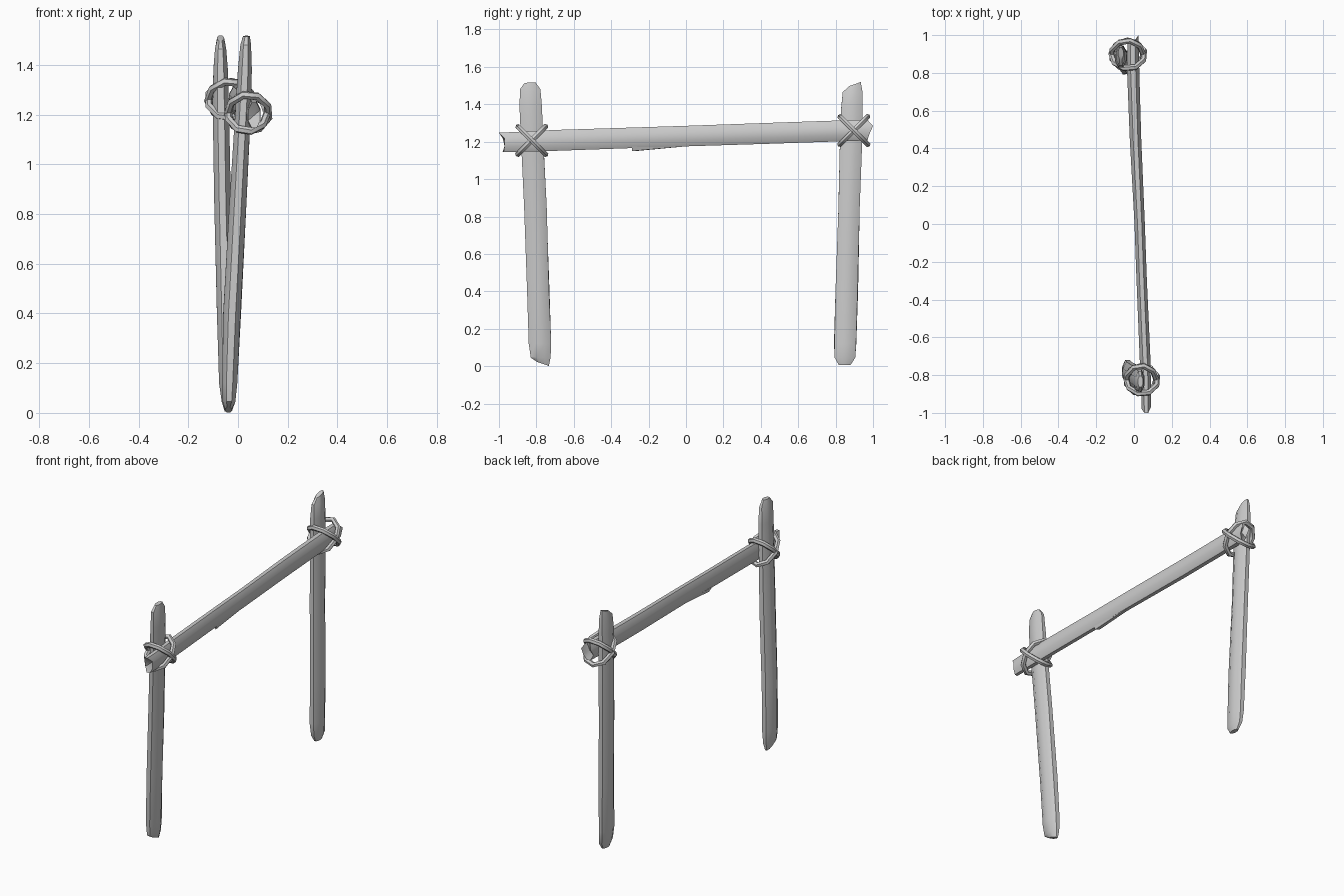
import bpy, bmesh, random
from math import sin, cos, pi, sqrt
from mathutils import Vector

random.seed(4)


def finish(bm, name, angle=0.6):
    bmesh.ops.recalc_face_normals(bm, faces=bm.faces)
    me = bpy.data.meshes.new(name)
    bm.to_mesh(me)
    bm.free()
    ob = bpy.data.objects.new(name, me)
    bpy.context.collection.objects.link(ob)
    bpy.ops.object.select_all(action='DESELECT')
    ob.select_set(True)
    bpy.context.view_layer.objects.active = ob
    bpy.ops.object.shade_smooth_by_angle(angle=angle)
    return ob


def loft(bm, rings):
    # skin a list of point rings and cap both ends
    vs = [[bm.verts.new(p) for p in r] for r in rings]
    n = len(vs[0])
    for a, b in zip(vs, vs[1:]):
        for i in range(n):
            j = (i + 1) % n
            bm.faces.new((a[i], a[j], b[j], b[i]))
    return vs


def post(name, stations, slant_top, slant_bottom):
    # hewn stake: eight-sided oval section, tips cut at a slant in y
    rings = []
    for k, (z, x, y, rx, ry) in enumerate(stations):
        s = slant_bottom if k == 0 else slant_top if k == len(stations) - 1 else 0
        wob = 0.004 if 1 < k < len(stations) - 2 else 0
        ring = []
        for i in range(8):
            a = 2 * pi * (i + 0.5) / 8
            r = 1.06 + random.uniform(-wob, wob) * 10
            dy = ry * r * sin(a)
            ring.append((x + rx * r * cos(a), y + dy, z + s * dy))
        rings.append(ring)
    bm = bmesh.new()
    vs = loft(bm, rings)
    bm.faces.new(vs[0])
    bm.faces.new(vs[-1])
    return finish(bm, name)


# Upright stakes: (z, x, y, half width x, half width y)
post("front_post", [
    (0.012, -0.038, -0.765, 0.014, 0.032), (0.045, -0.036, -0.777, 0.026, 0.054),
    (0.12, -0.034, -0.781, 0.031, 0.060), (0.40, -0.024, -0.790, 0.036, 0.061),
    (0.85, 0.000, -0.805, 0.034, 0.060), (1.25, 0.022, -0.824, 0.032, 0.060),
    (1.38, 0.028, -0.829, 0.029, 0.060), (1.48, 0.031, -0.833, 0.022, 0.056),
    (1.516, 0.034, -0.834, 0.014, 0.030)], 0.05, -0.35)
post("rear_post", [
    (0.006, -0.040, 0.848, 0.014, 0.032), (0.045, -0.042, 0.850, 0.024, 0.056),
    (0.12, -0.047, 0.852, 0.030, 0.060), (0.40, -0.052, 0.860, 0.034, 0.060),
    (0.85, -0.062, 0.872, 0.034, 0.060), (1.25, -0.069, 0.884, 0.033, 0.059),
    (1.38, -0.070, 0.888, 0.030, 0.058), (1.465, -0.070, 0.891, 0.023, 0.054),
    (1.508, -0.070, 0.903, 0.014, 0.032)], 0.35, 0.0)

# Crossbar with splintered ends: (y, x, z, half width x, half height z)
bar = [(-0.98, 0.065, 1.197, 0.025, 0.052), (-0.88, 0.064, 1.200, 0.027, 0.055),
       (-0.70, 0.058, 1.207, 0.029, 0.057), (-0.28, 0.040, 1.221, 0.028, 0.056),
       (0.00, 0.030, 1.230, 0.028, 0.056), (0.45, 0.008, 1.245, 0.031, 0.057),
       (0.80, -0.004, 1.257, 0.033, 0.057), (0.90, -0.005, 1.260, 0.032, 0.057),
       (0.98, -0.005, 1.262, 0.029, 0.056)]
near_jag = [0.01, -0.02, -0.02, 0.0, 0.01, 0.0, 0.005, 0.01]
far_jag = [0.02, -0.01, -0.01, 0.01, -0.02, -0.012, -0.01, 0.0]
rings = []
for k, (y, x, z, rx, rz) in enumerate(bar):
    jag = near_jag if k == 0 else far_jag if k == len(bar) - 1 else [0] * 8
    rings.append([(x + 1.06 * rx * cos(pi * (i + .5) / 4), y + jag[i],
                   z + 1.06 * rz * sin(pi * (i + .5) / 4)) for i in range(8)])
bm = bmesh.new()
vs = loft(bm, rings)
for ring, depth in ((vs[0], 0.02), (vs[-1], -0.02)):
    c = sum((v.co for v in ring), Vector()) / 8
    cv = bm.verts.new(c + Vector((0, depth, 0)))
    for i in range(8):
        bm.faces.new((ring[i], ring[(i + 1) % 8], cv))
finish(bm, "crossbar")

# Splinter peeling away under the crossbar
bm = bmesh.new()
vs = loft(bm, [[(0.022, -0.29, 1.175), (0.056, -0.29, 1.175),
                (0.050, -0.29, 1.150), (0.030, -0.27, 1.150)],
               [(0.018, 0.02, 1.182), (0.042, 0.02, 1.182),
                (0.038, 0.02, 1.177), (0.022, 0.02, 1.177)]])
bm.faces.new(vs[0])
bm.faces.new(vs[-1])
finish(bm, "crossbar_splinter")


def rope_loop(name, c, rx, rd, sign, spin):
    # tilted eight-sided ring of six-sided cord around post and crossbar
    c, d = Vector(c), Vector((0, 1, sign)) / sqrt(2)
    nrm = Vector((0, -sign, 1)) / sqrt(2)
    bm = bmesh.new()
    rings = []
    for k in range(9):
        t = 2 * pi * (k + spin) / 9
        out = (Vector((1, 0, 0)) * cos(t) + d * sin(t))
        p = c + Vector((1, 0, 0)) * rx * cos(t) + d * rd * sin(t)
        rings.append([p + 0.016 * (out * cos(a) + nrm * sin(a))
                      for a in (2 * pi * j / 6 for j in range(6))])
    vs = loft(bm, rings)
    for j in range(6):
        m = (j + 1) % 6
        bm.faces.new((vs[-1][j], vs[-1][m], vs[0][m], vs[0][j]))
    return finish(bm, name, 0.9)


# Crossed lashings at both joints
for label, c, rx in (("front", (0.038, -0.825, 1.207), 0.080),
                     ("rear", (-0.036, 0.897, 1.260), 0.085)):
    rope_loop(label + "_lashing_a", c, rx, 0.105, 1, 0.0)
    rope_loop(label + "_lashing_b", (c[0] + 0.004, c[1], c[2]), rx + 0.004, 0.105, -1, 0.4)
